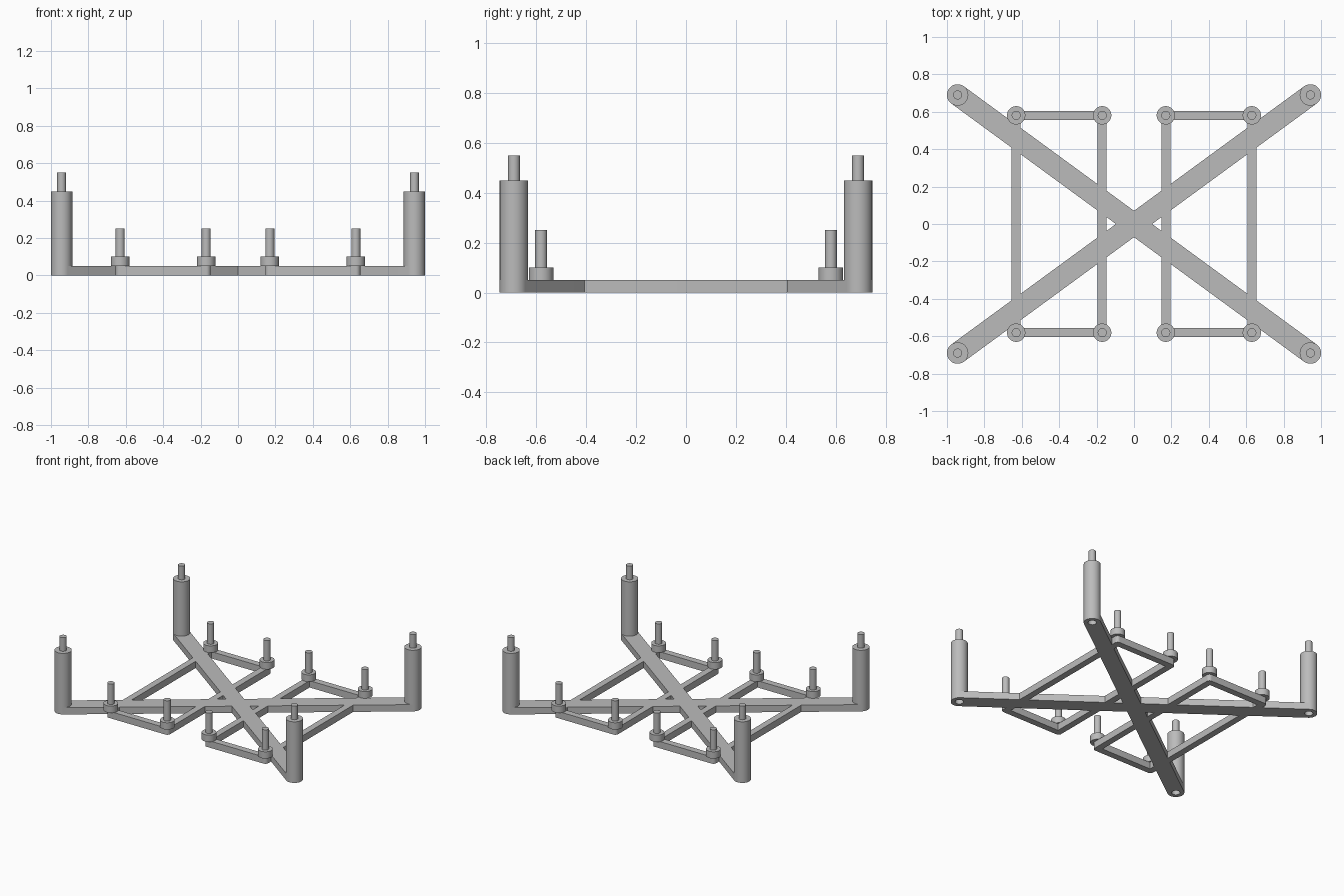
import bpy, bmesh, math
from mathutils import Vector

if "Cube" in bpy.data.objects:
    bpy.data.objects.remove(bpy.data.objects["Cube"], do_unlink=True)

grey = bpy.data.materials.new("plain grey")
grey.use_nodes = True
colour = (0.5, 0.5, 0.5, 1)
grey.diffuse_color = colour
grey.node_tree.nodes["Principled BSDF"].inputs["Base Color"].default_value = colour

POST_X, POST_Y, POST_R = 0.943, 0.69, 0.057
PEG_OUT, PEG_IN, PEG_Y = 0.63, 0.17, 0.581
PIN_R, HOLE_R, HOLE_TOP = 0.024, 0.028, 0.1
BAR_H, THIN_R = 0.05, 0.024
SIDES = 48


def finish(name, bm, location=(0, 0, 0)):
    bmesh.ops.remove_doubles(bm, verts=bm.verts, dist=1e-5)
    bmesh.ops.recalc_face_normals(bm, faces=bm.faces)
    mesh = bpy.data.meshes.new(name)
    bm.to_mesh(mesh)
    bm.free()
    mesh.materials.append(grey)
    obj = bpy.data.objects.new(name, mesh)
    obj.location = location
    bpy.context.collection.objects.link(obj)
    return obj


def smooth(obj):
    bpy.ops.object.select_all(action='DESELECT')
    obj.select_set(True)
    bpy.context.view_layer.objects.active = obj
    bpy.ops.object.shade_smooth_by_angle(angle=math.radians(35))


def lathe(name, profile, location):
    """Turn a (radius, height) profile around the z axis."""
    bm = bmesh.new()
    verts = [bm.verts.new((r, 0, z)) for r, z in profile]
    edges = [bm.edges.new(pair) for pair in zip(verts, verts[1:])]
    bmesh.ops.spin(bm, geom=verts + edges, cent=(0, 0, 0), axis=(0, 0, 1),
                   angle=math.tau, steps=SIDES, use_merge=True)
    obj = finish(name, bm, location)
    smooth(obj)
    return obj


def bar(name, start, end, radius):
    """Flat bar with round ends between two ground points."""
    a, b = Vector(start), Vector(end)
    heading = math.atan2(b.y - a.y, b.x - a.x)
    bm = bmesh.new()
    ring = []
    for centre, base in ((b, heading - math.pi / 2), (a, heading + math.pi / 2)):
        for i in range(SIDES // 2 + 1):
            t = base + math.tau * i / SIDES
            ring.append(bm.verts.new((centre.x + radius * math.cos(t),
                                      centre.y + radius * math.sin(t), 0)))
    face = bm.faces.new(ring)
    out = bmesh.ops.extrude_face_region(bm, geom=[face])
    top = [v for v in out["geom"] if isinstance(v, bmesh.types.BMVert)]
    bmesh.ops.translate(bm, verts=top, vec=(0, 0, BAR_H))
    return finish(name, bm)


# Cutter for the sockets under the corner posts
bm = bmesh.new()
for sx in (-1, 1):
    for sy in (-1, 1):
        made = bmesh.ops.create_cone(bm, cap_ends=True, segments=SIDES, radius1=HOLE_R,
                                     radius2=HOLE_R, depth=2 * HOLE_TOP)
        bmesh.ops.translate(bm, verts=made["verts"], vec=(sx * POST_X, sy * POST_Y, 0))
cutter = finish("socket_cutter", bm)
cutter.hide_render = True

# Crossed main bars
for label, s in (("rising", 1), ("falling", -1)):
    obj = bar(f"{label}_cross_bar", (-POST_X, -s * POST_Y), (POST_X, s * POST_Y), POST_R)
    cut = obj.modifiers.new("sockets", 'BOOLEAN')
    cut.operation = 'DIFFERENCE'
    cut.solver = 'EXACT'
    cut.object = cutter
    bpy.context.view_layer.objects.active = obj
    bpy.ops.object.modifier_apply(modifier=cut.name)
    smooth(obj)
bpy.data.objects.remove(cutter, do_unlink=True)

# Corner posts with a socket below and a pin above; small pegs with collars
post = [(0, HOLE_TOP), (HOLE_R, HOLE_TOP), (HOLE_R, 0), (POST_R, 0),
        (POST_R, 0.45), (PIN_R, 0.45), (PIN_R, 0.55), (0, 0.55)]
peg = [(0, BAR_H), (0.049, BAR_H), (0.049, 0.1), (PIN_R, 0.1), (PIN_R, 0.25), (0, 0.25)]
for side, sx in (("left", 1), ("right", -1)):
    for end, sy in (("front", -1), ("back", 1)):
        lathe(f"{end}_{side}_post", post, (sx * POST_X, sy * POST_Y, 0))
        for place, x in (("outer", PEG_OUT), ("inner", PEG_IN)):
            lathe(f"{end}_{side}_{place}_peg", peg, (sx * x, sy * PEG_Y, 0))
        # Short rail joining the two pegs
        smooth(bar(f"{end}_{side}_rail", (sx * PEG_IN, sy * PEG_Y),
                   (sx * PEG_OUT, sy * PEG_Y), THIN_R))
    # Long rails from front to back
    for place, x in (("outer", PEG_OUT), ("inner", PEG_IN)):
        smooth(bar(f"{side}_{place}_long_rail", (sx * x, -PEG_Y), (sx * x, PEG_Y), THIN_R))
